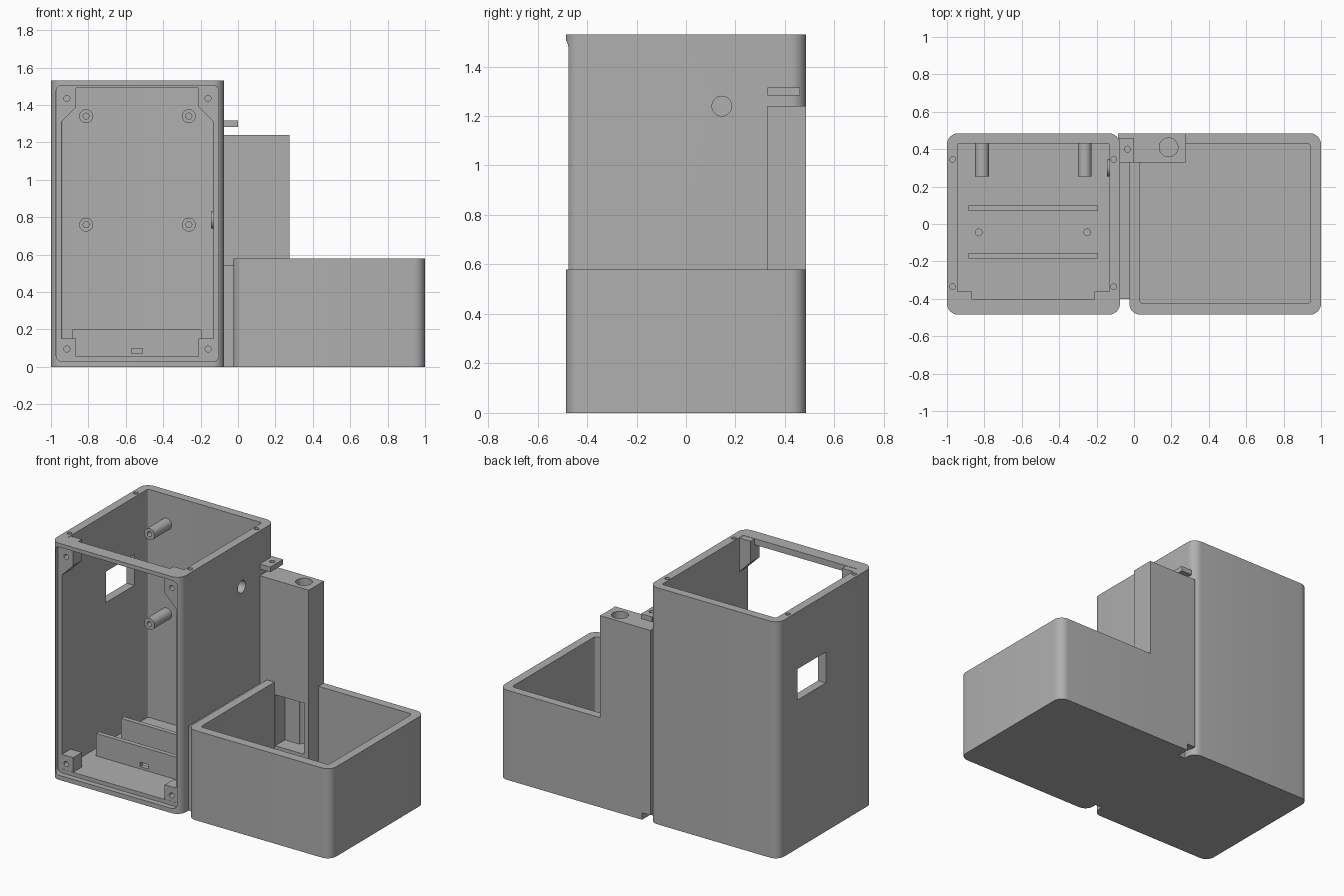
import bpy, bmesh, math
from mathutils import Matrix, Vector

cube = bpy.data.objects.get("Cube")
if cube:
    bpy.data.objects.remove(cube, do_unlink=True)

grey = bpy.data.materials.new("plastic_grey")
grey.use_nodes = True
grey.diffuse_color = (0.43, 0.43, 0.43, 1)
grey.node_tree.nodes["Principled BSDF"].inputs["Base Color"].default_value = (0.43, 0.43, 0.43, 1)
MID = -0.5375  # centre line of the tall case


def finish(name, bm):
    bmesh.ops.recalc_face_normals(bm, faces=bm.faces)
    mesh = bpy.data.meshes.new(name)
    bm.to_mesh(mesh)
    bm.free()
    mesh.materials.append(grey)
    ob = bpy.data.objects.new(name, mesh)
    bpy.context.collection.objects.link(ob)
    return ob


def box(name, x, y, z, r=0, axis=2):
    """Box from three ranges; edges along the axis are rounded by r."""
    bm = bmesh.new()
    bmesh.ops.create_cube(bm, size=1)
    for v in bm.verts:
        v.co = Vector([(a + b) / 2 + c * (b - a) for (a, b), c in zip((x, y, z), v.co)])
    if r:
        edges = [e for e in bm.edges
                 if abs((e.verts[0].co - e.verts[1].co).normalized()[axis]) > 0.9]
        bmesh.ops.bevel(bm, geom=edges, offset=r, segments=8, profile=0.5, affect='EDGES')
    return finish(name, bm)


def rod(name, centre, r, length, axis="z"):
    bm = bmesh.new()
    bmesh.ops.create_cone(bm, cap_ends=True, segments=32, radius1=r, radius2=r, depth=length)
    turn = {"x": Matrix.Rotation(math.pi / 2, 4, 'Y'),
            "y": Matrix.Rotation(math.pi / 2, 4, 'X'), "z": Matrix()}[axis]
    bm.transform(Matrix.Translation(centre) @ turn)
    return finish(name, bm)


def prism_y(name, outline, y0, y1):
    bm = bmesh.new()
    face = bm.faces.new([bm.verts.new((x, y0, z)) for x, z in outline])
    out = bmesh.ops.extrude_face_region(bm, geom=[face])["geom"]
    bmesh.ops.translate(bm, vec=(0, y1 - y0, 0),
                        verts=[g for g in out if isinstance(g, bmesh.types.BMVert)])
    return finish(name, bm)


def combine(ob, others, op='DIFFERENCE'):
    bpy.context.view_layer.objects.active = ob
    for other in others:
        mod = ob.modifiers.new("combine", 'BOOLEAN')
        mod.operation, mod.solver, mod.object = op, 'EXACT', other
        bpy.ops.object.modifier_apply(modifier=mod.name)
        bpy.data.objects.remove(other, do_unlink=True)


# Tall case: open top, framed open front
case = box("tall_case", (-1, -0.075), (-0.485, 0.485), (0, 1.53), 0.06)
inner_x = (-0.945, -0.13)
cuts = [
    box("cavity", inner_x, (-0.40, 0.43), (0.055, 2), 0.01),
    box("front_opening", inner_x, (-1, -0.3), (0.055, 1.49)),
    box("panel_recess", (-0.972, -0.103), (-1, -0.45), (0.03, 1.505), 0.03, 1),
    box("side_window", (-1.2, -0.9), (0.0, 0.29), (0.96, 1.16)),
    rod("cable_hole", (-0.1, 0.145, 1.24), 0.04, 0.2, "x"),
]
for x in (-0.97, -0.108):
    for y in (-0.335, 0.345):
        cuts.append(rod("lid_hole", (x, y, 1.53), 0.015, 0.12))
for x in (-0.83, -0.25):
    cuts.append(rod("floor_hole", (x, -0.045, 0.055), 0.018, 0.05))
combine(case, cuts)

# Screw brackets in the four front corners
for side, flip in (("right", 1), ("left", -1)):
    def mx(x):
        return MID + flip * (x - MID)
    top = [(-0.95, 1.305), (-0.865, 1.39), (-0.865, 1.528), (-0.95, 1.528)]
    low = [(-0.95, 0.05), (-0.865, 0.05), (-0.865, 0.15), (-0.95, 0.15)]
    for level, outline, z in (("upper", top, 1.435), ("lower", low, 0.095)):
        tab = prism_y(f"{level}_{side}_bracket", [(mx(x), h) for x, h in outline], -0.449, -0.36)
        combine(tab, [rod("screw", (mx(-0.915), -0.45, z), 0.016, 0.1, "y")])
    # Hollow standoffs on the back wall
    for level, z in (("upper", 1.34), ("lower", 0.76)):
        post = rod(f"{level}_{side}_standoff", (mx(-0.812), 0.345, z), 0.037, 0.18, "y")
        combine(post, [rod("bore", (mx(-0.812), 0.255, z), 0.016, 0.2, "y")])

# Rails on the case floor, the front one with a cable slot
front_rail = box("front_rail", (-0.885, -0.195), (-0.185, -0.155), (0.05, 0.2))
combine(front_rail, [box("slot", (-0.57, -0.51), (-0.3, 0), (0.07, 0.098))])
box("rear_rail", (-0.885, -0.195), (0.07, 0.1), (0.05, 0.2))
rod("inner_wall_boss", (-0.135, 0.3, 0.785), 0.045, 0.02, "x")

# Low open box with its rear column, hollowed by a shaft and a front port
tank = box("low_box", (-0.025, 1), (-0.485, 0.485), (0, 0.58), 0.06)
combine(tank, [box("tank_cavity", (0.03, 0.945), (-0.425, 0.43), (0.055, 1), 0.02)])
combine(tank, [box("column", (-0.085, 0.275), (0.33, 0.485), (0, 1.24))], 'UNION')
combine(tank, [
    rod("shaft", (0.185, 0.41, 0.77), 0.05, 1.2),
    box("port", (0.035, 0.24), (0.2, 0.43), (0.17, 0.50)),
    box("bottom_notch", (-0.2, -0.025), (0.40, 0.6), (-0.1, 0.045)),
])

# Bridge between the two bodies, and the small holed tab above the column
box("bridge", (-0.08, -0.02), (-0.40, 0.40), (0, 0.545))
tab = box("cable_tab", (-0.08, 0), (0.33, 0.46), (1.283, 1.316))
combine(tab, [rod("tab_hole", (-0.035, 0.40, 1.3), 0.016, 0.1)])

# Smooth the rounded corners, keep real edges sharp
bpy.ops.object.select_all(action='DESELECT')
for ob in bpy.context.collection.objects:
    if ob.type == 'MESH':
        ob.select_set(True)
bpy.context.view_layer.objects.active = case
bpy.ops.object.shade_smooth_by_angle(angle=math.radians(30))
